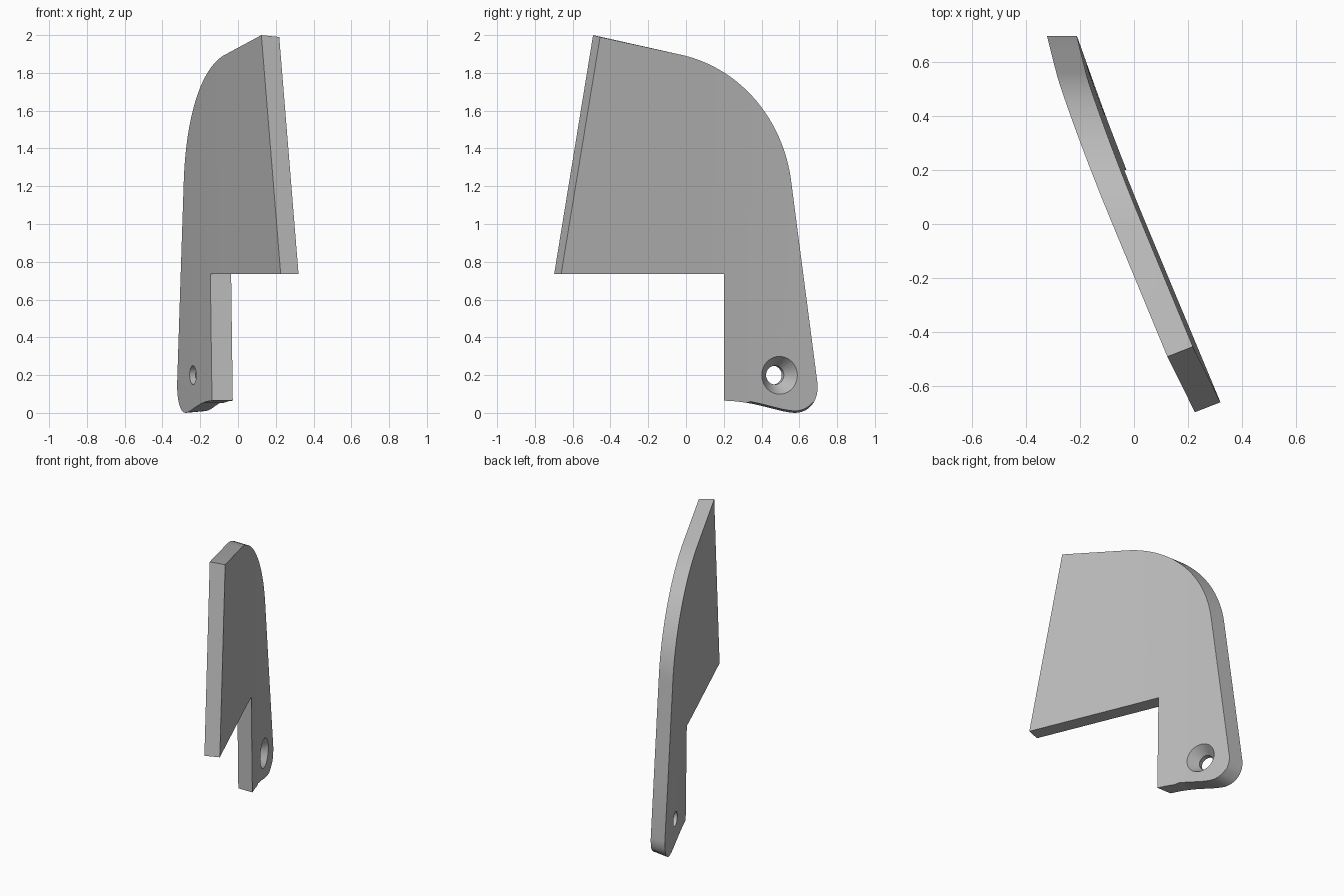
import bpy, bmesh, math
from mathutils import Vector, Matrix

old = bpy.data.objects.get("Cube")
if old:
    bpy.data.objects.remove(old, do_unlink=True)

THICK = 0.11   # plate thickness measured along x


def bezier(a, b, c, d, n):
    """Points along a cubic curve, both ends included."""
    a, b, c, d = map(Vector, (a, b, c, d))
    out = []
    for i in range(n + 1):
        t = i / n
        s = 1 - t
        out.append(a * s**3 + b * 3 * s * s * t + c * 3 * s * t * t + d * t**3)
    return out


def plate_x(y, z):
    """Slanted, gently bent and slightly leaning plate surface."""
    return -0.065 - 0.417 * y + 0.053 * max(y, 0)**2 - 0.013 * (z - 0.73)


def make_object(name, bm):
    bmesh.ops.recalc_face_normals(bm, faces=bm.faces)
    mesh = bpy.data.meshes.new(name)
    bm.to_mesh(mesh)
    bm.free()
    obj = bpy.data.objects.new(name, mesh)
    bpy.context.collection.objects.link(obj)
    return obj


# Side outline: wide blade, slot corner, foot, rounded heel and shoulder
outline = [Vector(p) for p in ((-0.698, 0.735), (0.2, 0.735))]
outline += bezier((0.2, 0.065), (0.38, 0.06), (0.48, 0.005), (0.575, 0), 10)
outline += bezier((0.575, 0), (0.65, 0), (0.702, 0.06), (0.697, 0.15), 10)[1:]
outline += bezier((0.555, 1.24), (0.51, 1.55), (0.3, 1.81), (0, 1.89), 24)
outline.append(Vector((-0.492, 2)))

bm = bmesh.new()
bm.faces.new([bm.verts.new((0, p.x, p.y)) for p in outline])

# Cross cuts that let the flat sheet bend
for i in range(9):
    y = 0.001 + i * 0.08
    geom = bm.verts[:] + bm.edges[:] + bm.faces[:]
    bmesh.ops.bisect_plane(bm, geom=geom, plane_co=(0, y, 0), plane_no=(0, 1, 0))

# Second side of the sheet, with the front edge cut square to the plate
res = bmesh.ops.extrude_face_region(bm, geom=bm.faces[:])
far = {g for g in res["geom"] if isinstance(g, bmesh.types.BMVert)}
for v in bm.verts:
    if v in far:
        if v.co.y < -0.4:
            v.co.y += 0.037
            if v.co.z > 1.5:
                v.co.z -= 0.01
        elif v.co.z < 0.05:
            v.co.z += 0.01
    v.co.x = plate_x(v.co.y, v.co.z) + (THICK if v in far else 0)
plate = make_object("bracket_plate", bm)

# Countersunk screw hole cutter, lathed around the local plate normal
bm = bmesh.new()
sides = 40
rings = []
for depth, radius in ((-0.2, 0.05), (-0.07, 0.05), (0, 0.1), (0.03, 0.12)):
    rings.append([bm.verts.new((radius * math.cos(a), radius * math.sin(a), depth))
                  for a in (math.tau * k / sides for k in range(sides))])
for low, high in zip(rings, rings[1:]):
    for k in range(sides):
        j = (k + 1) % sides
        bm.faces.new((low[k], low[j], high[j], high[k]))
bm.faces.new(rings[0][::-1])
bm.faces.new(rings[-1])
axis = Vector((1, 0.364, 0)).to_track_quat("Z", "Y").to_matrix().to_4x4()
centre = Vector((plate_x(0.495, 0.2) + THICK, 0.495, 0.2))
bm.transform(Matrix.Translation(centre) @ axis)
cutter = make_object("screw_hole_cutter", bm)
cutter.hide_render = True

# Cut the hole and tidy up
bpy.ops.object.select_all(action="DESELECT")
bpy.context.view_layer.objects.active = plate
plate.select_set(True)
mod = plate.modifiers.new("screw_hole", "BOOLEAN")
mod.operation = "DIFFERENCE"
mod.solver = "EXACT"
mod.object = cutter
bpy.ops.object.modifier_apply(modifier=mod.name)
bpy.data.objects.remove(cutter, do_unlink=True)
bpy.ops.object.shade_smooth_by_angle(angle=math.radians(30))

# Plain grey finish
grey = bpy.data.materials.new("plain_grey")
grey.use_nodes = True
colour = (0.5, 0.5, 0.5, 1)
grey.diffuse_color = colour
grey.node_tree.nodes["Principled BSDF"].inputs["Base Color"].default_value = colour
plate.data.materials.clear()
plate.data.materials.append(grey)
